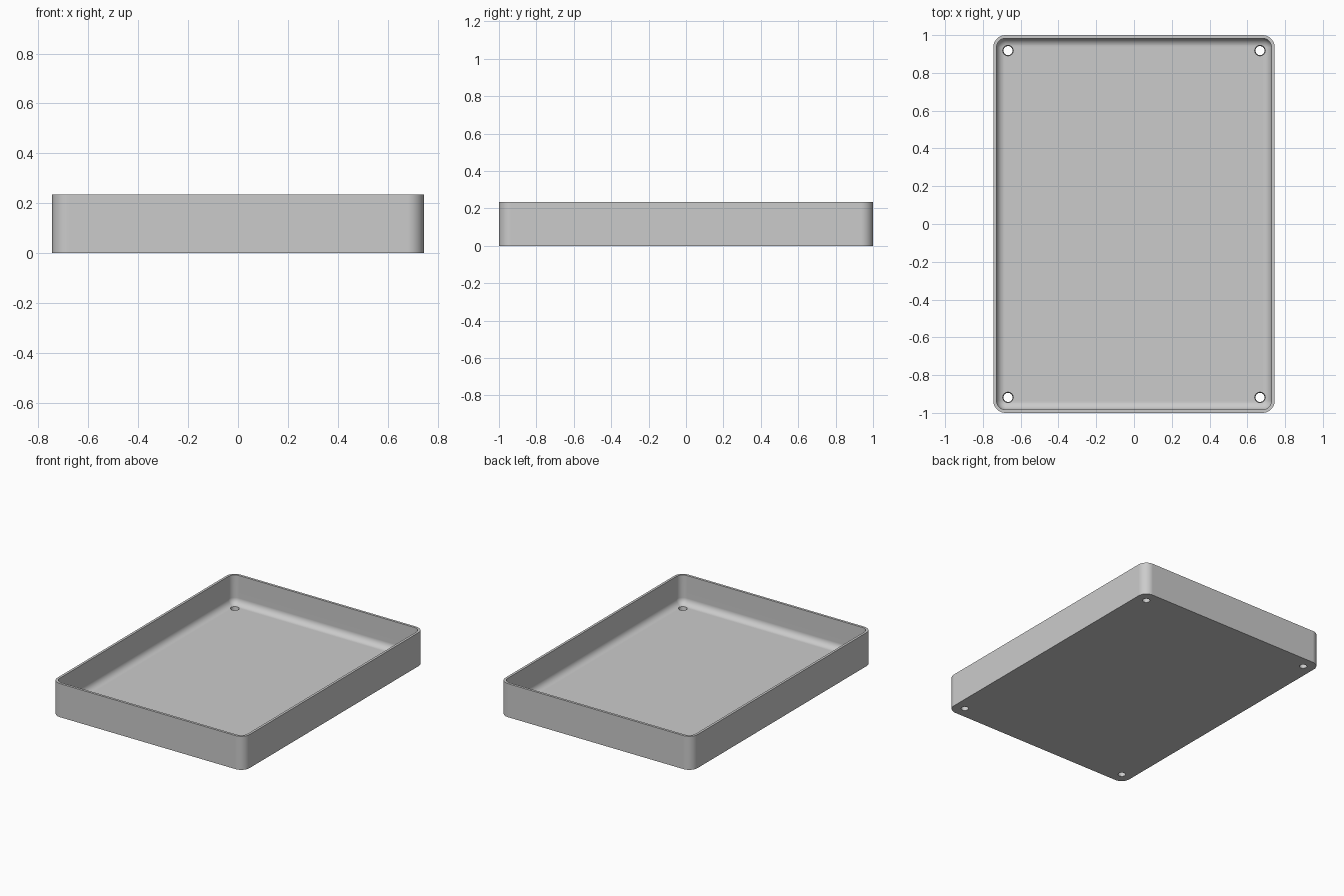
import bpy, bmesh
from math import sin, cos, pi

cube = bpy.data.objects.get("Cube")
if cube:
    bpy.data.objects.remove(cube, do_unlink=True)

HALF_X, HALF_Y, HEIGHT = 0.745, 1.0, 0.235
CORNER, WALL, FLOOR, FILLET = 0.065, 0.017, 0.032, 0.045
ARC = 10  # segments per rounded corner

grey = bpy.data.materials.new("plain grey")
grey.use_nodes = True
colour = (0.6, 0.6, 0.6, 1)
grey.diffuse_color = colour
grey.node_tree.nodes["Principled BSDF"].inputs["Base Color"].default_value = colour


def ring(bm, inset, z):
    """Rounded rectangle of vertices, moved inwards by inset."""
    radius = CORNER - inset
    verts = []
    for quarter, (sx, sy) in enumerate([(1, 1), (-1, 1), (-1, -1), (1, -1)]):
        for i in range(ARC + 1):
            a = (quarter + i / ARC) * pi / 2
            verts.append(bm.verts.new((sx * (HALF_X - CORNER) + radius * cos(a),
                                       sy * (HALF_Y - CORNER) + radius * sin(a), z)))
    return verts


# Tray shell: wall section swept round the outline, with a filleted inner floor
section = [(0, 0), (0, HEIGHT), (WALL, HEIGHT)]
for i in range(9):
    a = i / 8 * pi / 2
    section.append((WALL + FILLET * (1 - cos(a)), FLOOR + FILLET * (1 - sin(a))))

bm = bmesh.new()
rings = [ring(bm, inset, z) for inset, z in section]
for low, high in zip(rings, rings[1:]):
    for i in range(len(low)):
        j = (i + 1) % len(low)
        bm.faces.new((low[i], low[j], high[j], high[i]))
bm.faces.new(rings[0][::-1])
bm.faces.new(rings[-1])
bmesh.ops.recalc_face_normals(bm, faces=bm.faces)
mesh = bpy.data.meshes.new("tray")
bm.to_mesh(mesh)
bm.free()
mesh.materials.append(grey)
tray = bpy.data.objects.new("tray", mesh)
bpy.context.collection.objects.link(tray)

# Tapered screw holes in the four corners
bm = bmesh.new()
for sx in (-1, 1):
    for sy in (-1, 1):
        made = bmesh.ops.create_cone(bm, cap_ends=True, segments=32,
                                     radius1=0.020, radius2=0.032, depth=0.1)
        bmesh.ops.translate(bm, verts=made["verts"],
                            vec=(sx * 0.667, sy * 0.918, FLOOR / 2))
cut_mesh = bpy.data.meshes.new("hole_cutters")
bm.to_mesh(cut_mesh)
bm.free()
cut_mesh.materials.append(grey)
cutters = bpy.data.objects.new("hole_cutters", cut_mesh)
bpy.context.collection.objects.link(cutters)
cutters.hide_render = True

bpy.ops.object.select_all(action="DESELECT")
tray.select_set(True)
bpy.context.view_layer.objects.active = tray
holes = tray.modifiers.new("screw_holes", "BOOLEAN")
holes.operation = "DIFFERENCE"
holes.solver = "EXACT"
holes.object = cutters
bpy.ops.object.modifier_apply(modifier=holes.name)
bpy.data.objects.remove(cutters, do_unlink=True)

# Smooth corners and fillet, crisp rim, flat floor
bpy.ops.object.shade_smooth_by_angle(angle=pi / 6)
normals = tray.modifiers.new("flat_panels", "WEIGHTED_NORMAL")
normals.keep_sharp = True
